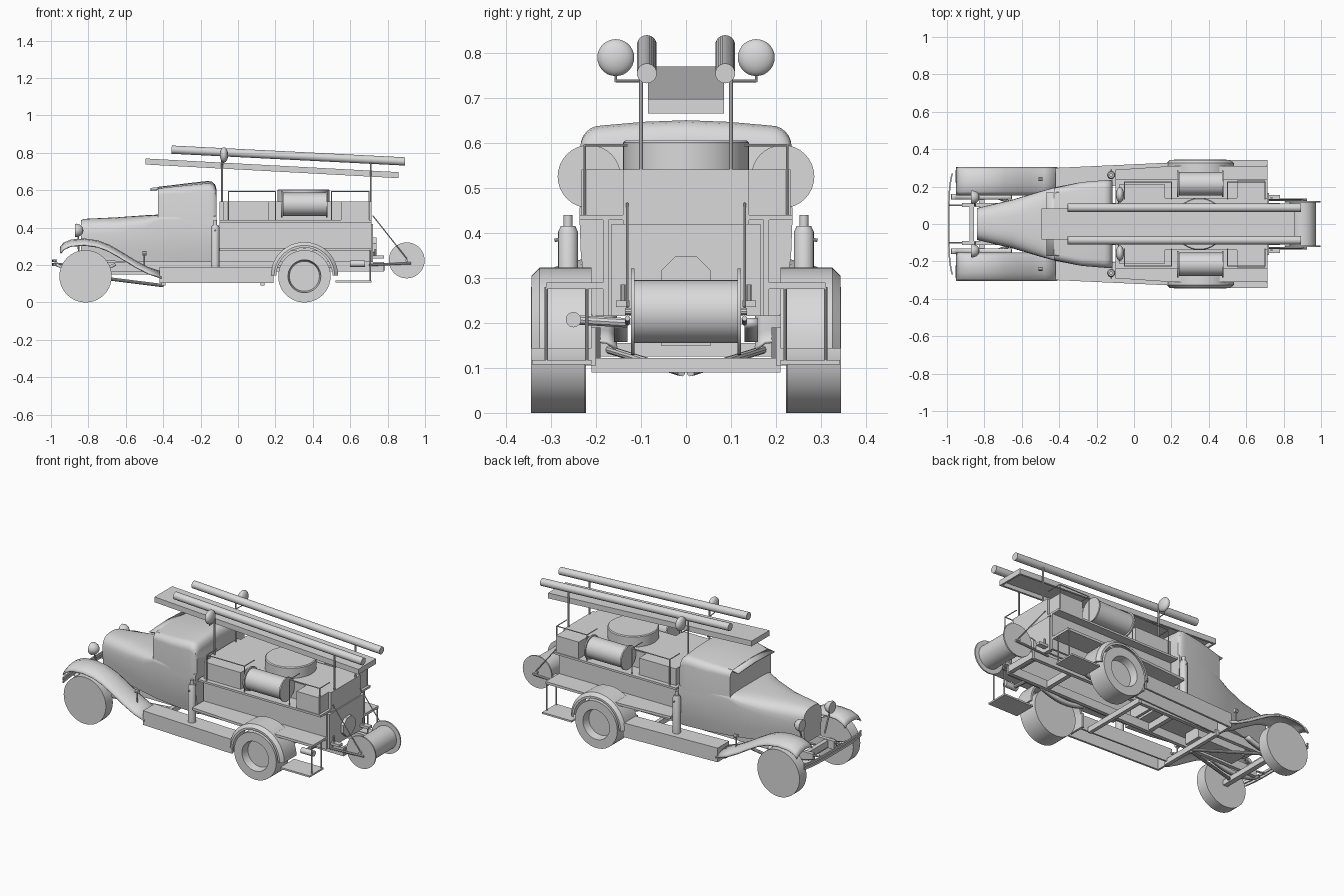
import bpy, bmesh, math
from mathutils import Vector

cube = bpy.data.objects.get("Cube")
if cube:
    bpy.data.objects.remove(cube, do_unlink=True)

grey = bpy.data.materials.new("plain_grey")
grey.use_nodes = True
grey.diffuse_color = (0.7, 0.7, 0.7, 1)
grey.node_tree.nodes["Principled BSDF"].inputs["Base Color"].default_value = (0.7, 0.7, 0.7, 1)
SIDES = (("left", 1), ("right", -1))


def finish(name, bm, smooth=False):
    bmesh.ops.remove_doubles(bm, verts=bm.verts, dist=1e-5)
    bmesh.ops.recalc_face_normals(bm, faces=bm.faces)
    me = bpy.data.meshes.new(name)
    bm.to_mesh(me)
    bm.free()
    me.materials.append(grey)
    ob = bpy.data.objects.new(name, me)
    bpy.context.collection.objects.link(ob)
    if smooth:
        bpy.ops.object.select_all(action='DESELECT')
        ob.select_set(True)
        bpy.context.view_layer.objects.active = ob
        bpy.ops.object.shade_smooth_by_angle(angle=math.radians(35))
    return ob


def skin(name, rings, closed=True, caps=True, smooth=True):
    """Join successive rings of points with quads."""
    bm = bmesh.new()
    vs = [[bm.verts.new(p) for p in r] for r in rings]
    n = len(rings[0])
    for a, b in zip(vs, vs[1:]):
        for i in range(n if closed else n - 1):
            j = (i + 1) % n
            bm.faces.new((a[i], a[j], b[j], b[i]))
    if caps:
        bm.faces.new(vs[0])
        bm.faces.new(vs[-1])
    return finish(name, bm, smooth)


def box(name, x, y, z, s=1):
    ring = lambda h: [(x[i], s * y[j], h) for i, j in ((0, 0), (1, 0), (1, 1), (0, 1))]
    return skin(name, [ring(z[0]), ring(z[1])], smooth=False)


def lathe(name, origin, axis, profile, n=32):
    """Spin (radius, height) pairs about an axis."""
    q = Vector((0, 0, 1)).rotation_difference(Vector(axis).normalized())
    rings = []
    for r, h in profile:
        r = max(r, 1e-7)
        rings.append([Vector(origin) + q @ Vector((r * math.cos(k * math.tau / n), r * math.sin(k * math.tau / n), h))
                      for k in range(n)])
    return skin(name, rings, caps=False)


def rod(name, a, b, r, n=10):
    d = Vector(b) - Vector(a)
    return lathe(name, a, d, [(0, 0), (r, 0), (r, d.length), (0, d.length)], n)


def ball(name, c, size):
    bm = bmesh.new()
    bmesh.ops.create_uvsphere(bm, u_segments=24, v_segments=14, radius=1)
    for v in bm.verts:
        v.co = Vector([c[i] + v.co[i] * size[i] for i in range(3)])
    return finish(name, bm, True)


def sheet(name, path, lateral, s, thick=0.008):
    """Curved plate: path in x/z, lateral pairs of (y, drop)."""
    ob = skin(name, [[(x, s * y, z - d) for y, d in lateral] for x, z in path], False, False)
    mod = ob.modifiers.new("thickness", 'SOLIDIFY')
    mod.thickness = thick
    mod.offset = 0


# Bonnet and lower cab, one tapering loft that tucks in at the bottom
def section(x, w, top, shoulder, bottom, e):
    side = [(x, w * 0.88, bottom), (x, w * 0.94, bottom + 0.06), (x, w * 0.985, (bottom + shoulder) / 2 + 0.02)]
    pts = list(side)
    for k in range(17):
        a = math.pi * k / 16
        c, sn = math.cos(a), max(math.sin(a), 0)
        pts.append((x, w * math.copysign(abs(c) ** e, c), shoulder + (top - shoulder) * sn ** e))
    return pts + [(px, -py, pz) for px, py, pz in reversed(side)]


skin("bonnet_and_lower_cab", [section(*p) for p in (
    (-0.84, 0.085, 0.44, 0.36, 0.24, 0.7), (-0.82, 0.09, 0.447, 0.36, 0.23, 0.7),
    (-0.65, 0.13, 0.455, 0.37, 0.22, 0.7), (-0.5, 0.175, 0.466, 0.4, 0.215, 0.6),
    (-0.42, 0.197, 0.47, 0.44, 0.215, 0.4), (-0.28, 0.224, 0.47, 0.445, 0.215, 0.3),
    (-0.115, 0.237, 0.47, 0.445, 0.215, 0.3))])

# Upper cab with a crowned roof, rounded at sides and back
def cab_section(x, w, top, radius, crown):
    pts = [(x, -w, 0.44)]
    for k in range(7):
        a = math.pi / 2 * k / 6
        pts.append((x, -w + radius * (1 - math.cos(a)), top - crown - radius * (1 - math.sin(a))))
    pts += [(x, 0.5 * (radius - w), top - crown * 0.3), (x, 0, top)]
    return pts + [(px, -py, pz) for px, py, pz in reversed(pts[:-1])]


skin("upper_cab", [cab_section(*p) for p in (
    (-0.428, 0.192, 0.618, 0.035, 0.008), (-0.28, 0.224, 0.636, 0.042, 0.01),
    (-0.16, 0.234, 0.65, 0.045, 0.012), (-0.138, 0.235, 0.645, 0.045, 0.012),
    (-0.122, 0.232, 0.63, 0.045, 0.012), (-0.115, 0.226, 0.606, 0.045, 0.012))])
sheet("windscreen_visor", [(-0.467, 0.608), (-0.4, 0.616)], ((-0.17, 0.008), (0, 0), (0.17, 0.008)), 1)

# Rear body: open-bottomed core between two stepped benches
box("body_deck", (-0.1, 0.715), (-0.14, 0.14), (0.525, 0.54))
for x in (-0.1, 0.7):
    box("body_end_wall", (x, x + 0.015), (-0.14, 0.14), (0.215, 0.53))
box("back_panel", (0.7, 0.722), (-0.165, 0.165), (0.215, 0.42))
lathe("water_tank", (0.35, 0, 0.5), (0, 0, 1), [(0, 0), (0.14, 0), (0.14, 0.1), (0.135, 0.105), (0, 0.105)], 40)
octagon = [math.radians(22.5 + 45 * k) for k in range(8)]
skin("pump_cover", [[(x, 0.06 * math.cos(a), 0.293 + 0.06 * math.sin(a)) for a in octagon] for x in (0.72, 0.74)],
     smooth=False)

for side, s in SIDES:
    # Benches overhanging their walls, lockers and ledges
    box(side + "_core_wall", (-0.1, 0.715), (0.128, 0.14), (0.215, 0.53), s)
    box(side + "_bench_top", (-0.1, 0.715), (0.13, 0.237), (0.428, 0.44), s)
    box(side + "_bench_wall", (-0.1, 0.715), (0.172, 0.184), (0.215, 0.43), s)
    box(side + "_front_locker", (-0.08, 0.165), (0.13, 0.21), (0.43, 0.54), s)
    box(side + "_rear_locker", (0.55, 0.7), (0.13, 0.232), (0.43, 0.54), s)
    ledge = lambda z: [(-0.1, s * 0.18, z), (0.715, s * 0.18, z), (0.715, s * 0.31, z), (0.2, s * 0.31, z), (-0.1, s * 0.29, z)]
    skin(side + "_ledge", [ledge(0.275), ledge(0.29)], smooth=False)
    # Grab rails
    for i, (a, b) in enumerate(((-0.05, 0.2), (0.5, 0.7))):
        rod(f"{side}_rail_{i}", (a, s * 0.225, 0.594), (b, s * 0.225, 0.594), 0.003)
        for x in (a, b):
            rod(f"{side}_rail_post", (x, s * 0.225, 0.43), (x, s * 0.225, 0.594), 0.003)
            rod(f"{side}_rail_return", (x, s * 0.225, 0.594), (x, s * 0.13, 0.594), 0.003)
    # Side hose reel
    rod(side + "_side_reel_drum", (0.24, s * 0.215, 0.525), (0.47, s * 0.215, 0.525), 0.062, 32)
    for x in (0.23, 0.47):
        rod(side + "_side_reel_disc", (x, s * 0.215, 0.525), (x + 0.008, s * 0.215, 0.525), 0.07, 32)
    # Wheels
    rod(side + "_front_wheel", (-0.815, s * 0.222, 0.14), (-0.815, s * 0.288, 0.14), 0.14, 40)
    lathe(side + "_rear_wheel", (0.355, s * 0.224, 0.14), (0, s, 0),
          [(0, 0), (0.14, 0), (0.14, 0.12), (0.088, 0.12), (0.08, 0.075), (0, 0.075)], 40)
    # Fenders
    sheet(side + "_front_fender", ((-0.948, 0.295), (-0.93, 0.317), (-0.89, 0.333), (-0.82, 0.338), (-0.75, 0.328),
          (-0.69, 0.305), (-0.62, 0.265), (-0.55, 0.222), (-0.48, 0.185), (-0.41, 0.162)),
          ((0.155, 0.02), (0.175, 0.005), (0.22, 0), (0.26, 0.005), (0.29, 0.018), (0.303, 0.032)), s)
    rings = []
    for k in range(25):
        c, sn = math.cos(math.pi * k / 24), math.sin(math.pi * k / 24)
        rings.append([(0.355 + r * c, s * y, 0.143 + r * sn) for r, y in (
            (0.18, 0.21), (0.18, 0.325), (0.162, 0.343), (0.15, 0.343), (0.165, 0.32), (0.17, 0.21))])
    skin(side + "_rear_fender", rings)
    # Running board: open-bottomed box that widens rearward
    for part, y0, y1, z0, z1 in (("top", -0.11, 0, 0.178, 0.19), ("outer", -0.012, 0, 0.105, 0.19),
                                 ("inner", -0.11, -0.1, 0.105, 0.19)):
        ring = lambda z: [(-0.42, s * (0.3 + y0), z), (0.19, s * (0.328 + y0), z),
                          (0.19, s * (0.328 + y1), z), (-0.42, s * (0.3 + y1), z)]
        skin(f"{side}_running_board_{part}", [ring(z0), ring(z1)], smooth=False)
    for x in (-0.42, 0.178):
        box(side + "_running_board_end", (x, x + 0.012), (0.2, 0.3), (0.105, 0.19), s)
    # Rear step on hangers
    box(side + "_rear_step", (0.52, 0.715), (0.21, 0.342), (0.108, 0.118), s)
    for y in (0.22, 0.31):
        rod(side + "_step_hanger", (0.708, s * y, 0.112), (0.708, s * y, 0.28), 0.004)
    # Extinguisher
    lathe(side + "_extinguisher", (-0.122, s * 0.262, 0.19), (0, 0, 1),
          [(0, 0), (0.022, 0), (0.022, 0.212), (0.016, 0.225), (0.01, 0.225), (0.01, 0.25), (0, 0.25)], 20)
    rod(side + "_extinguisher_nozzle", (-0.122, s * 0.262, 0.39), (-0.122, s * 0.292, 0.383), 0.004)
    # Small side lantern
    rod(side + "_side_lamp_stem", (-0.5, s * 0.24, 0.18), (-0.5, s * 0.24, 0.265), 0.004)
    rod(side + "_side_lamp", (-0.51, s * 0.24, 0.262), (-0.49, s * 0.24, 0.262), 0.012)
    # Headlamp and spotlight
    lathe(side + "_headlamp", (-0.872, s * 0.143, 0.385), (1, 0, 0),
          [(0, 0), (0.034, 0), (0.036, 0.01), (0.03, 0.028), (0.017, 0.042), (0, 0.046)], 24)
    rod(side + "_headlamp_stem", (-0.855, s * 0.143, 0.36), (-0.85, s * 0.1, 0.24), 0.005)
    ball(side + "_spotlight", (-0.075, s * 0.156, 0.789), (0.022, 0.041, 0.041))
    rod(side + "_spotlight_arm", (-0.085, s * 0.1, 0.737), (-0.08, s * 0.156, 0.737), 0.003)
    rod(side + "_spotlight_pin", (-0.08, s * 0.156, 0.735), (-0.08, s * 0.156, 0.76), 0.003)
    # Ladder supports and top tubes
    rod(side + "_front_ladder_post", (-0.085, s * 0.1, 0.53), (-0.085, s * 0.1, 0.79), 0.005)
    rod(side + "_rear_ladder_post", (0.71, s * 0.1, 0.53), (0.71, s * 0.1, 0.755), 0.005)
    rod(side + "_top_tube", (-0.355, s * 0.087, 0.817), (0.893, s * 0.087, 0.754), 0.022, 24)
    # Chassis rail, springs and bumper bracket
    box(side + "_chassis_rail", (-0.92, 0.78), (0.09, 0.112), (0.165, 0.215), s)
    for x in (-0.815, 0.355):
        sheet(side + "_leaf_spring", [(x + 0.02 * k, 0.165 + 0.0006 * k * k) for k in range(-8, 9)],
              ((0.13, 0), (0.16, 0)), s, 0.016)
    rod(side + "_bumper_bracket", (-0.985, s * 0.1, 0.21), (-0.9, s * 0.1, 0.2), 0.005)
    rod(side + "_radius_rod", (-0.8, s * 0.17, 0.14), (-0.4, s * 0.01, 0.09), 0.009)
    # Rear reel disc and frame
    rod(side + "_rear_reel_disc", (0.902, s * 0.114, 0.225), (0.902, s * 0.122, 0.225), 0.096, 40)
    rod(side + "_reel_stay", (0.72, s * 0.13, 0.465), (0.902, s * 0.13, 0.235), 0.003)
    rod(side + "_reel_arm", (0.7, s * 0.13, 0.2), (0.925, s * 0.13, 0.21), 0.006)
    box(side + "_rear_bracket", (0.72, 0.78), (0.125, 0.155), (0.235, 0.25), s)
    rod(side + "_rear_hook", (0.735, s * 0.14, 0.285), (0.735, s * 0.14, 0.24), 0.006)

# Sloping ladder: a tray open underneath
for name, x, y, t in (("bed", (-0.495, 0.857), (-0.08, 0.08), 0.008),
                      ("left_rail", (-0.495, 0.857), (0.072, 0.084), 0.032),
                      ("right_rail", (-0.495, 0.857), (-0.084, -0.072), 0.032),
                      ("front_end", (-0.495, -0.483), (-0.08, 0.08), 0.032),
                      ("rear_end", (0.845, 0.857), (-0.08, 0.08), 0.032)):
    slope = lambda px: 0.743 - 0.054 * px
    skin("ladder_" + name, [[(px, y[0], slope(px)), (px, y[1], slope(px)), (px, y[1], slope(px) - t),
                             (px, y[0], slope(px) - t)] for px in x], smooth=False)

# Rear hose drum and exhaust
rod("rear_reel_drum", (0.902, -0.116, 0.225), (0.902, 0.116, 0.225), 0.07, 40)
rod("rear_reel_axle", (0.902, -0.135, 0.225), (0.902, 0.135, 0.225), 0.008)
rod("exhaust_elbow", (0.62, -0.13, 0.2), (0.62, -0.25, 0.207), 0.011)
rod("exhaust_tip", (0.6, -0.25, 0.207), (0.68, -0.25, 0.207), 0.017, 20)

# Running gear underneath
box("front_axle", (-0.83, -0.8), (-0.23, 0.23), (0.125, 0.155))
box("gearbox", (-0.72, -0.4), (-0.055, 0.055), (0.15, 0.25))
for x in (-0.41, 0.12):
    box("running_board_crossbar", (x, x + 0.022), (-0.21, 0.21), (0.09, 0.122))
for x in (-0.88, -0.2, 0.5, 0.76):
    box("chassis_crossmember", (x, x + 0.025), (-0.1, 0.1), (0.17, 0.21))

# Bowed twin-bar front bumper
for z in (0.203, 0.222):
    rings = []
    for k in range(-8, 9):
        x, y = -0.99 + 0.018 * (k / 8) ** 4, 0.27 * k / 8
        rings.append([(x - 0.004, y, z - 0.007), (x + 0.004, y, z - 0.007),
                      (x + 0.004, y, z + 0.007), (x - 0.004, y, z + 0.007)])
    skin("bumper_bar", rings)
